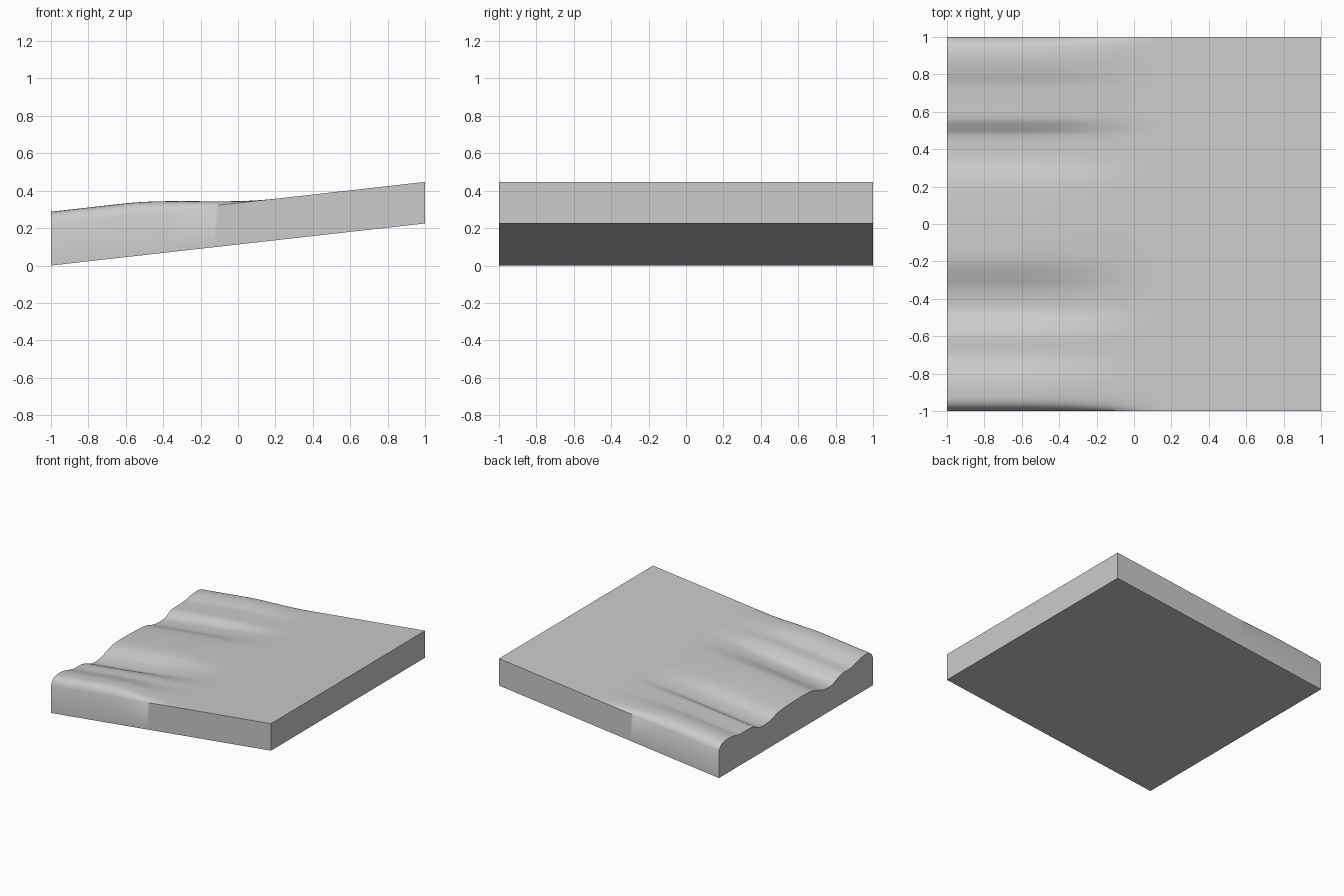
import bpy, bmesh, math

if "Cube" in bpy.data.objects:
    bpy.data.objects.remove(bpy.data.objects["Cube"])

SLOPE = 0.1125      # rise of the tilted slab along x
THICK = 0.222       # slab thickness

# Ridge profile across the low end: (y, height above the flat top)
PROFILE = [(-1, 0), (-.985, .034), (-.96, .056), (-.92, .065), (-.84, .062),
           (-.77, .045), (-.70, .029), (-.60, .026), (-.53, .006), (-.47, -.018),
           (-.42, -.021), (-.34, -.010), (-.28, .010), (-.20, .033), (-.10, .039),
           (.10, .036), (.22, .027), (.28, .012), (.33, -.003), (.40, -.010),
           (.48, -.006), (.52, .013), (.56, .030), (.65, .034), (.75, .038),
           (.80, .049), (.88, .058), (.95, .049), (.98, .030), (1, 0)]


def tangent(i):
    a, b = PROFILE[max(i - 1, 0)], PROFILE[min(i + 1, len(PROFILE) - 1)]
    return (b[1] - a[1]) / (b[0] - a[0])


def ridge(y):
    """Smooth cubic curve through the profile points."""
    for i in range(len(PROFILE) - 1):
        (y0, h0), (y1, h1) = PROFILE[i], PROFILE[i + 1]
        if y <= y1 + 1e-9:
            d = y1 - y0
            t = (y - y0) / d
            return ((2*t**3 - 3*t**2 + 1) * h0 + (t**3 - 2*t**2 + t) * d * tangent(i)
                    + (3*t**2 - 2*t**3) * h1 + (t**3 - t**2) * d * tangent(i + 1))
    return 0.0


def fade(x):
    """Ridges are full at the low end and die out past the middle."""
    t = min(max((0.2 - x) / 0.82, 0), 1)
    return t * t * (3 - 2 * t)


# Sections along x: dense over the ridges, one long flat span after them
xs = [-1 + 1.2 * i / 48 for i in range(49)] + [1.0]
ys = [-1 + 2 * j / 160 for j in range(161)]
heights = [ridge(y) for y in ys]

bm = bmesh.new()
rings = []
for x in xs:
    z = SLOPE * (x + 1)
    ring = [bm.verts.new((x, y, z + THICK + fade(x) * h)) for y, h in zip(ys, heights)]
    ring += [bm.verts.new((x, 1, z)), bm.verts.new((x, -1, z))]
    rings.append(ring)
n = len(rings[0])
for a, b in zip(rings, rings[1:]):
    for j in range(n):
        k = (j + 1) % n
        bm.faces.new((a[j], a[k], b[k], b[j]))
bm.faces.new(rings[0])
bm.faces.new(rings[-1])
bmesh.ops.recalc_face_normals(bm, faces=bm.faces)

mesh = bpy.data.meshes.new("rippled_slab")
bm.to_mesh(mesh)
bm.free()
slab = bpy.data.objects.new("rippled_slab", mesh)
bpy.context.collection.objects.link(slab)

# Plain grey
grey = bpy.data.materials.new("light_grey")
grey.diffuse_color = (0.6, 0.6, 0.6, 1)
grey.use_nodes = True
grey.node_tree.nodes["Principled BSDF"].inputs["Base Color"].default_value = grey.diffuse_color
mesh.materials.append(grey)

# Smooth ripples and rounded side edges, sharp slab corners
bpy.context.view_layer.objects.active = slab
slab.select_set(True)
bpy.ops.object.shade_smooth_by_angle(angle=math.radians(50))
